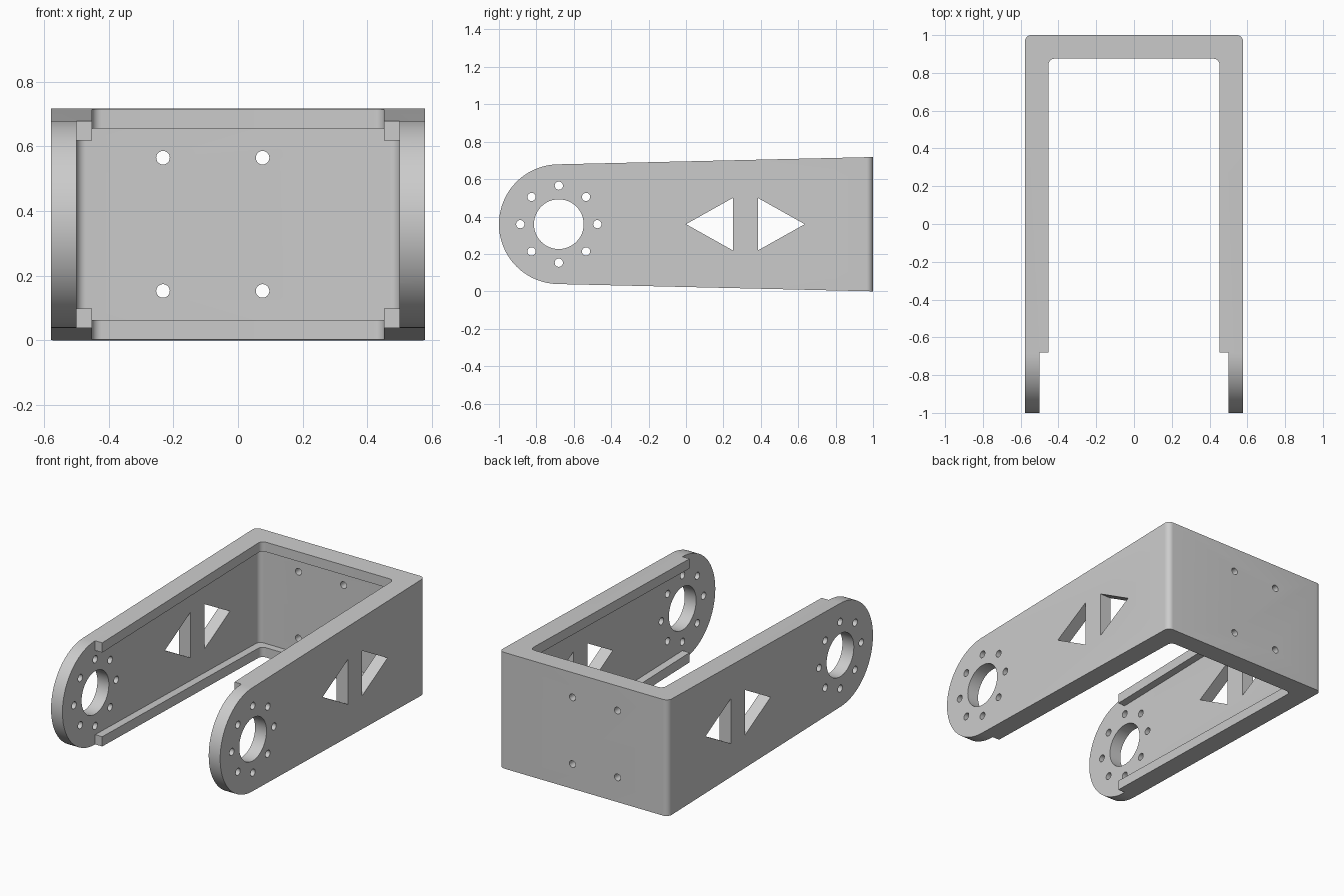
import bpy, bmesh
from math import pi, sin, cos, radians
from mathutils import Vector

cube = bpy.data.objects.get("Cube")
if cube:
    bpy.data.objects.remove(cube, do_unlink=True)

MID = 0.359            # height of the centre line
HINGE_Y = -0.68        # centre of the rounded arm ends
NOSE = 0.32            # radius of the arm ends
HALF_BACK = 0.359      # half height at the back wall
OUTER, WALL, RIB = 0.578, 0.5, 0.452   # half widths: outside, wall face, rib face

grey = bpy.data.materials.new("plain grey")
grey.use_nodes = True
COLOUR = (0.6, 0.6, 0.6, 1)
grey.diffuse_color = COLOUR
grey.node_tree.nodes["Principled BSDF"].inputs["Base Color"].default_value = COLOUR


def half_height(y):
    return NOSE + (HALF_BACK - NOSE) * (y - HINGE_Y) / (1 - HINGE_Y)


def arc(cx, cy, r, start, end, steps):
    angles = [radians(start + (end - start) * i / steps) for i in range(steps + 1)]
    return [(cx + r * cos(a), cy + r * sin(a)) for a in angles]


def prism(name, points, axis, lo, hi):
    """Extrude a closed outline along x, y or z."""
    place = {"x": lambda a, b, c: (c, a, b),
             "y": lambda a, b, c: (a, c, b),
             "z": lambda a, b, c: (a, b, c)}[axis]
    bm = bmesh.new()
    face = bm.faces.new([bm.verts.new(place(a, b, lo)) for a, b in points])
    new = bmesh.ops.extrude_face_region(bm, geom=[face])["geom"]
    shift = Vector(place(0, 0, hi - lo))
    bmesh.ops.translate(bm, vec=shift, verts=[g for g in new if isinstance(g, bmesh.types.BMVert)])
    bmesh.ops.recalc_face_normals(bm, faces=bm.faces)
    mesh = bpy.data.meshes.new(name)
    bm.to_mesh(mesh)
    bm.free()
    mesh.materials.append(grey)
    obj = bpy.data.objects.new(name, mesh)
    bpy.context.collection.objects.link(obj)
    return obj


def plan(half, front, back, r):
    """Rectangle seen from above with rounded back corners."""
    return ([(-half, front), (half, front)]
            + arc(half - r, back - r, r, 0, 90, 8)
            + arc(r - half, back - r, r, 90, 180, 8))


def combine(body, tool, operation):
    tool.hide_render = True
    mod = body.modifiers.new("cut", "BOOLEAN")
    mod.operation = operation
    mod.solver = "EXACT"
    mod.object = tool
    bpy.context.view_layer.objects.active = body
    bpy.ops.object.modifier_apply(modifier=mod.name)
    bpy.data.objects.remove(tool, do_unlink=True)


# Tapered side outline with round front ends
side = [(1.1, MID - half_height(1.1)), (1.1, MID + half_height(1.1))]
side += arc(HINGE_Y, MID, NOSE, 91.3, 268.7, 56)
bracket = prism("u_bracket", side, "x", -0.7, 0.7)
combine(bracket, prism("outline", plan(OUTER, -1.2, 1, 0.035), "z", -0.2, 1), "INTERSECT")

# Opening between the ribs, and the thin plain arm ends
combine(bracket, prism("opening", plan(RIB, -1.2, 0.875, 0.03), "z", -0.2, 1), "DIFFERENCE")
ends = [(-WALL, -1.2), (WALL, -1.2), (WALL, HINGE_Y), (-WALL, HINGE_Y)]
combine(bracket, prism("arm_ends", ends, "z", -0.2, 1), "DIFFERENCE")

# Recess that leaves ribs along the tapered top and bottom edges
recess = prism("recess", plan(WALL, -1.2, 0.922, 0.03), "z", -1, 1)
for v in recess.data.vertices:
    v.co.z = MID + v.co.z * (half_height(v.co.y) - 0.06)
combine(bracket, recess, "DIFFERENCE")

# Bearing hole, bolt circle and two triangular windows through both arms
holes = [arc(HINGE_Y, MID, 0.133, 0, 352.5, 47)]
for i in range(8):
    a = i * pi / 4
    holes.append(arc(HINGE_Y + 0.206 * cos(a), MID + 0.206 * sin(a), 0.022, 0, 345, 23))
for tip, base in ((0, 0.25), (0.635, 0.385)):
    holes.append([(tip, MID), (base, MID + 0.14), (base, MID - 0.14)])
for outline in holes:
    combine(bracket, prism("arm_hole", outline, "x", -0.8, 0.8), "DIFFERENCE")

# Four mounting holes in the back wall
for x in (-0.232, 0.076):
    for z in (MID - 0.206, MID + 0.206):
        combine(bracket, prism("back_hole", arc(x, z, 0.021, 0, 345, 23), "y", 0.8, 1.2), "DIFFERENCE")

bpy.ops.object.select_all(action="DESELECT")
bracket.select_set(True)
bpy.context.view_layer.objects.active = bracket
bpy.ops.object.shade_smooth_by_angle(angle=radians(30))
